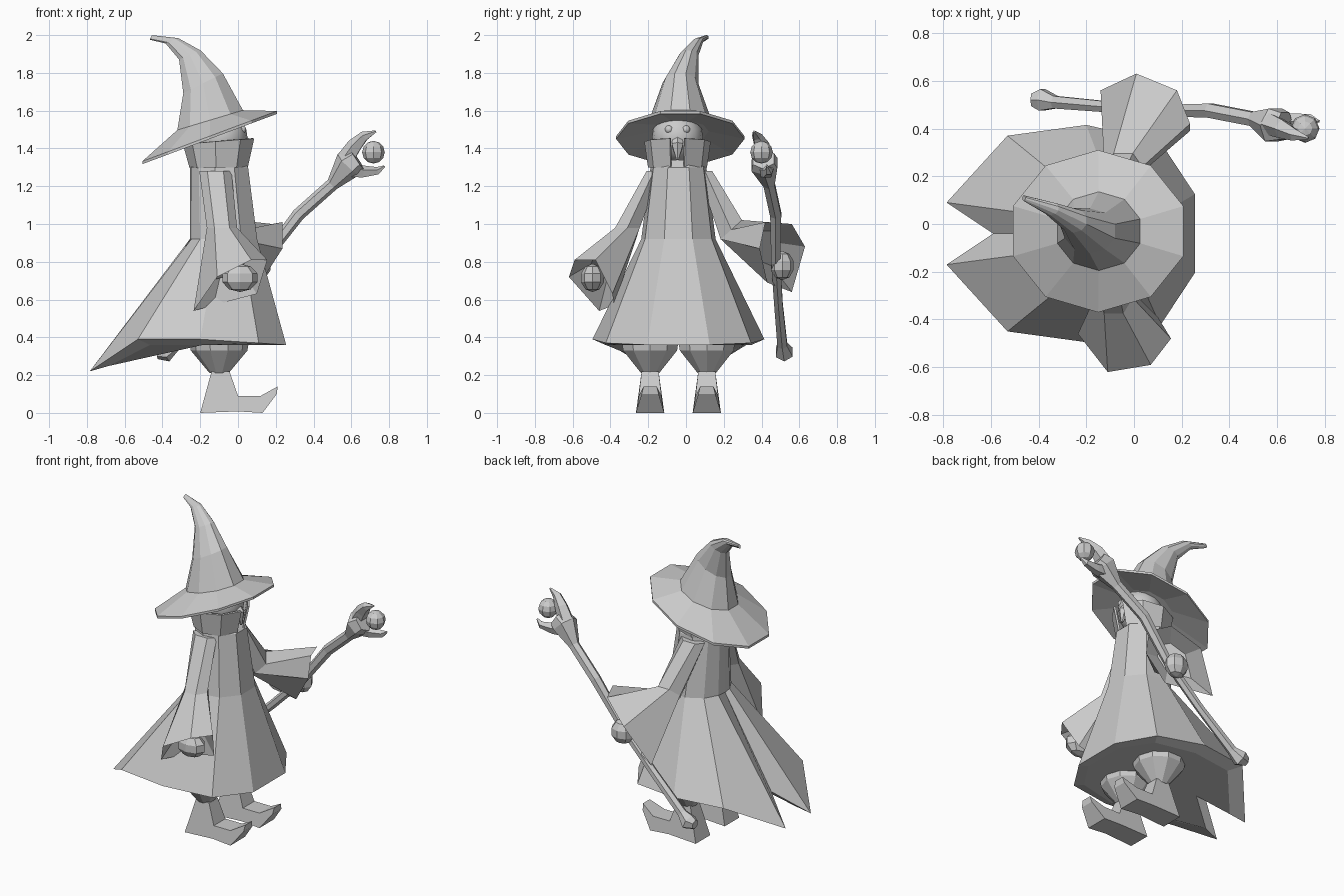
import bpy, bmesh
from math import sin, cos, tau, radians
from mathutils import Vector as V

if "Cube" in bpy.data.objects:
    bpy.data.objects.remove(bpy.data.objects["Cube"])


def finish(bm, name, smooth=False):
    bmesh.ops.recalc_face_normals(bm, faces=bm.faces[:])
    me = bpy.data.meshes.new(name)
    bm.to_mesh(me)
    bm.free()
    ob = bpy.data.objects.new(name, me)
    bpy.context.collection.objects.link(ob)
    for p in me.polygons:
        p.use_smooth = smooth
    return ob


def loft(name, rings, closed=True, cap=True):
    bm = bmesh.new()
    vs = [[bm.verts.new(p) for p in r] for r in rings]
    n = len(rings[0])
    for a, b in zip(vs, vs[1:]):
        for i in range(n if closed else n - 1):
            j = (i + 1) % n
            bm.faces.new((a[i], a[j], b[j], b[i]))
    if cap:
        bm.faces.new(vs[0])
        bm.faces.new(vs[-1])
    return finish(bm, name)


def ellipse(c, rx, ry, n, start=0.0):
    return [V((c[0] + rx * cos(start + tau * i / n), c[1] + ry * sin(start + tau * i / n), c[2]))
            for i in range(n)]


def slant(left, right, y, ry, n=10):
    # ring spanning two points of the front outline
    l, r = V((left[0], y, left[1])), V((right[0], y, right[1]))
    c, u = (l + r) / 2, (r - l) / 2
    return [c + u * cos(tau * (i + .5) / n) + V((0, ry, 0)) * sin(tau * (i + .5) / n) for i in range(n)]


def tube(name, path, radii, n=6):
    pts = [V(p) for p in path]
    rings = []
    for i, p in enumerate(pts):
        t = (pts[min(i + 1, len(pts) - 1)] - pts[max(i - 1, 0)]).normalized()
        u = t.cross(V((0, 1, 0))).normalized()
        w = t.cross(u)
        rings.append([p + (u * cos(tau * k / n) + w * sin(tau * k / n)) * radii[i] for k in range(n)])
    return loft(name, rings)


def ball(name, c, r, seg=8, rows=6, smooth=False, scale=(1, 1, 1)):
    bm = bmesh.new()
    bmesh.ops.create_uvsphere(bm, u_segments=seg, v_segments=rows, radius=r)
    bmesh.ops.scale(bm, vec=scale, verts=bm.verts)
    bmesh.ops.translate(bm, vec=c, verts=bm.verts)
    return finish(bm, name, smooth)


MID = -0.04  # body symmetry plane in y

# Hat: underside, brim edge, bent tapering crown
loft("hat", [
    slant((-.28, 1.43), (.02, 1.55), -.03, .15),
    slant((-.525, 1.31), (.225, 1.59), -.03, .34),
    slant((-.525, 1.325), (.225, 1.605), -.03, .34),
    slant((-.33, 1.495), (.035, 1.605), -.03, .165),
    slant((-.295, 1.69), (-.075, 1.80), -.03, .095),
    slant((-.315, 1.87), (-.195, 1.92), .015, .052),
    slant((-.385, 1.955), (-.315, 1.985), .065, .028),
    slant((-.468, 1.975), (-.455, 2.0), .108, .012)])

# Head, eyes and long nose
ball("head", (-.085, -.045, 1.46), .135, 16, 10, True)
for s in (-1, 1):
    ball("eye", (.022, -.045 + s * .045, 1.50), .022, 10, 6, True)
tube("nose", [(.01, -.045, 1.47), (.04, -.045, 1.42), (.055, -.045, 1.34)], [.025, .035, .006])

# Collar: open at the front, flared, with thickness
angles = [radians(12 + 336 * i / 8) for i in range(9)]
collar = loft("collar", [
    [V((-.10 + rx * cos(a), -.045 + ry * sin(a), z + dz * cos(a))) for a in angles]
    for rx, ry, z, dz in ((.145, .145, 1.30, 0), (.18, .165, 1.44, .015))], False, False)
mod = collar.modifiers.new("thickness", "SOLIDIFY")
mod.thickness = .012

# Robe: half hem mirrored around MID, swallow-tail at the back
half = [(.255, .165, .36), (.11, .385, .37), (-.2, .455, .39), (-.53, .41, .39), (-.785, .13, .22)]
hem = [V((x, MID + y, z)) for x, y, z in half] + [V((-.59, MID, .36))] + \
      [V((x, MID - y, z)) for x, y, z in reversed(half)]
deg = [22, 62, 100, 135, 163]
deg = deg + [180] + [360 - d for d in reversed(deg)]


def robe_ring(cx, rx, ry, z):
    return [V((cx + rx * cos(radians(d)), MID + ry * sin(radians(d)), z)) for d in deg]


inner = [V((-.1, MID, .38)).lerp(p, .85) for p in hem]
for p in inner:
    p.z = min(p.z + .005, .36)
loft("robe", [inner, hem, robe_ring(-.07, .185, .20, .92),
              robe_ring(-.095, .16, .15, 1.30), robe_ring(-.1, .12, .12, 1.34)])

# Trouser puffs and curled shoes
shoe = [(-.14, .22, .045), (-.045, .22, .045), (0, .09, .06), (.12, .09, .06), (.21, .14, .035),
        (.205, .10, .045), (.13, 0, .075), (0, .008, .07), (-.2, 0, .075)]
for s in (-1, 1):
    y = MID + s * .15
    loft("trouser_leg", [ellipse((-.1, y, z), r, r, 10) for z, r in
                         ((.38, .13), (.36, .155), (.33, .15), (.21, .05))])
    loft("shoe", [[V((x, y + k * w, z)) for x, z, w in shoe] for k in (-1, 1)])


# Sleeves: shoulder and elbow rings, free cuff, recessed opening
def sleeve(name, shoulder, elbow, cuff):
    cuff = [V(p) for p in cuff]
    mid = sum(cuff, V()) / len(cuff)
    deep = sum(elbow, V()) / len(elbow)
    mouth = [mid.lerp(p, .72).lerp(deep, .3) for p in cuff]
    return loft(name, [shoulder, elbow, cuff, mouth])


sleeve("lowered_sleeve", ellipse((-.12, -.17, 1.28), .085, .045, 6), ellipse((-.085, -.31, .98), .08, .075, 6),
       [(.155, -.48, .81), (.10, -.39, .63), (-.13, -.38, .57),
        (-.235, -.46, .54), (-.11, -.62, .72), (.07, -.59, .81)])
raised_elbow = [p + V((0, 0, (p.y - .24) * .9)) for p in ellipse((-.045, .24, .97), .08, .065, 6)]
sleeve("raised_sleeve", ellipse((-.12, .10, 1.28), .085, .045, 6), raised_elbow,
       [(.235, .42, 1.01), (.18, .56, 1.0), (.01, .63, .88),
        (-.14, .56, .64), (.12, .43, .69), (.235, .39, .87)])

# Hands
ball("lowered_hand", (.01, -.495, .715), .075, 8, 5, scale=(1.3, .85, 1))
ball("raised_hand", (.10, .51, .78), .07, 8, 5, scale=(1.1, .9, 1.1))

# Staff with foot knob, claw and orb
tube("staff", [(-.43, .52, .315), (-.385, .52, .32), (-.33, .51, .36), (-.1, .49, .57), (.13, .475, .80),
               (.32, .475, 1.05), (.50, .44, 1.21), (.585, .415, 1.315), (.63, .41, 1.345)],
     [.03, .052, .03, .026, .028, .034, .034, .08, .065])
tube("upper_claw", [(.57, .42, 1.34), (.62, .40, 1.415), (.67, .375, 1.465), (.73, .36, 1.49)],
     [.05, .042, .028, .006], 5)
tube("lower_claw", [(.59, .42, 1.29), (.66, .43, 1.275), (.74, .44, 1.28), (.775, .43, 1.305)],
     [.05, .035, .022, .006], 5)
ball("orb", (.717, .40, 1.38), .06, 8, 6)
